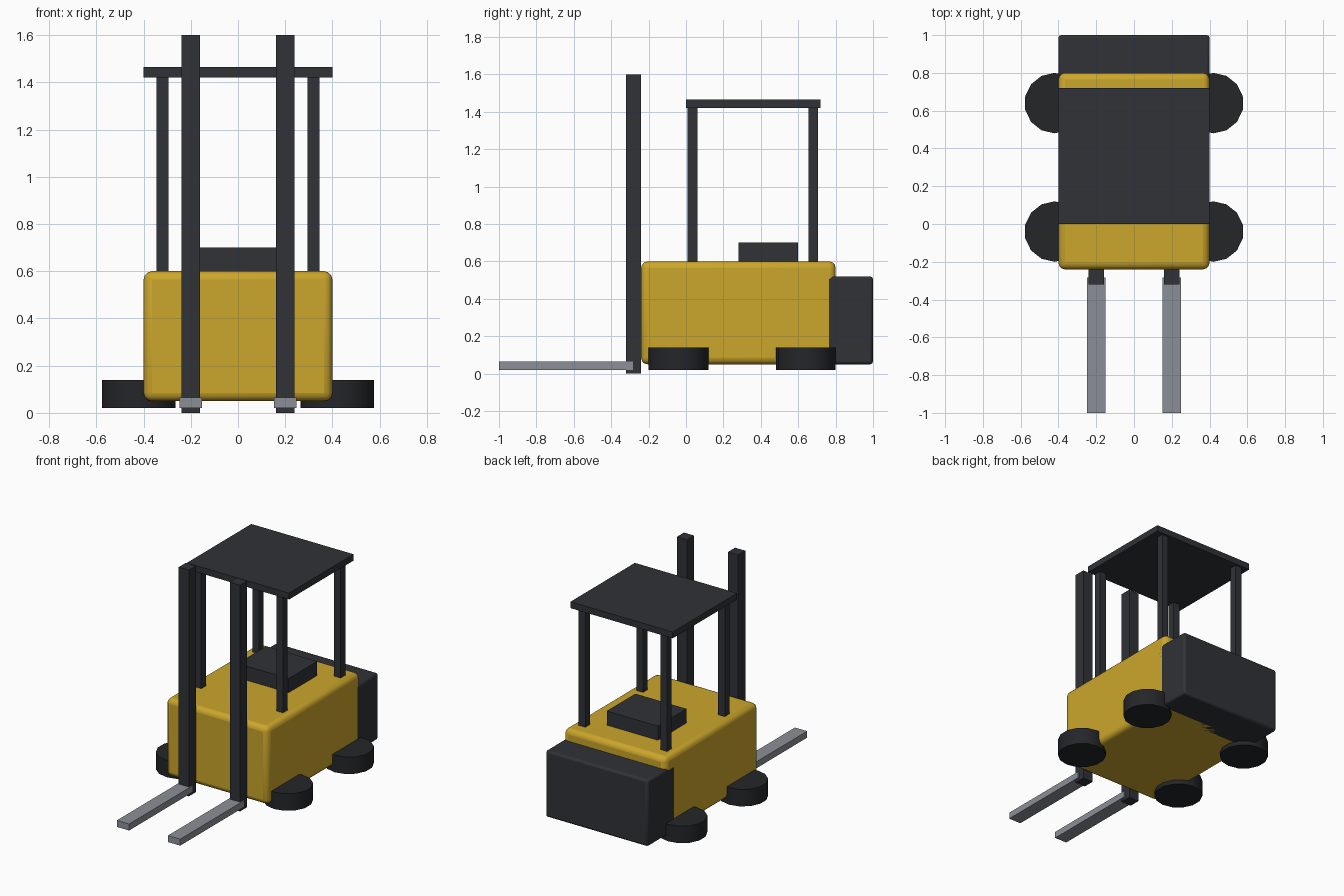
import bpy

if "Cube" in bpy.data.objects:
    bpy.data.objects.remove(bpy.data.objects["Cube"])


def material(name, rgb):
    m = bpy.data.materials.new(name)
    m.diffuse_color = (*rgb, 1)
    m.use_nodes = True
    m.node_tree.nodes["Principled BSDF"].inputs["Base Color"].default_value = m.diffuse_color
    return m


YELLOW = material("yellow_paint", (0.6, 0.38, 0.025))
DARK = material("dark_metal", (0.03, 0.032, 0.037))
RUBBER = material("rubber", (0.017, 0.019, 0.022))
STEEL = material("steel", (0.26, 0.28, 0.31))


def box(name, x, y, z, mat, bevel=0, segments=2):
    """Box from (min, max) ranges, optionally with rounded edges."""
    bpy.ops.mesh.primitive_cube_add(size=1, location=[sum(r) / 2 for r in (x, y, z)])
    ob = bpy.context.object
    ob.name = name
    ob.scale = [r[1] - r[0] for r in (x, y, z)]
    bpy.ops.object.transform_apply(location=False, rotation=False, scale=True)
    ob.data.materials.append(mat)
    if bevel:
        mod = ob.modifiers.new("bevel", "BEVEL")
        mod.width = bevel
        mod.segments = segments
        bpy.ops.object.shade_smooth_by_angle()
    return ob


def around(c, size):
    return (c - size / 2, c + size / 2)


# Chassis, counterweight and seat
box("body", (-0.4, 0.4), (-0.24, 0.8), (0.05, 0.6), YELLOW, 0.035, 3)
box("counterweight", (-0.4, 0.4), (0.69, 1.0), (0.05, 0.52), DARK, 0.015, 2)
box("seat", (-0.2, 0.2), (0.28, 0.6), (0.58, 0.7), DARK)

# Overhead guard
box("roof", (-0.4, 0.4), (0, 0.72), (1.42, 1.465), DARK)

for side, s in (("left", -1), ("right", 1)):
    # Mast rails and forks
    box(f"mast_{side}", around(0.2 * s, 0.08), (-0.32, -0.24), (0, 1.6), DARK)
    box(f"fork_{side}", around(0.2 * s, 0.096), (-1.0, -0.284), (0.02, 0.066), STEEL)
    for end, post_y, wheel_y in (("front", 0.035, -0.04), ("rear", 0.68, 0.64)):
        # Roof posts
        box(f"post_{end}_{side}", around(0.32 * s, 0.052), around(post_y, 0.052),
            (0.58, 1.43), DARK)
        # Flat-lying wheels
        bpy.ops.mesh.primitive_cylinder_add(vertices=14, radius=0.16, depth=0.12,
                                            location=(0.42 * s, wheel_y, 0.08))
        wheel = bpy.context.object
        wheel.name = f"wheel_{end}_{side}"
        wheel.data.materials.append(RUBBER)
        bpy.ops.object.shade_smooth_by_angle()
